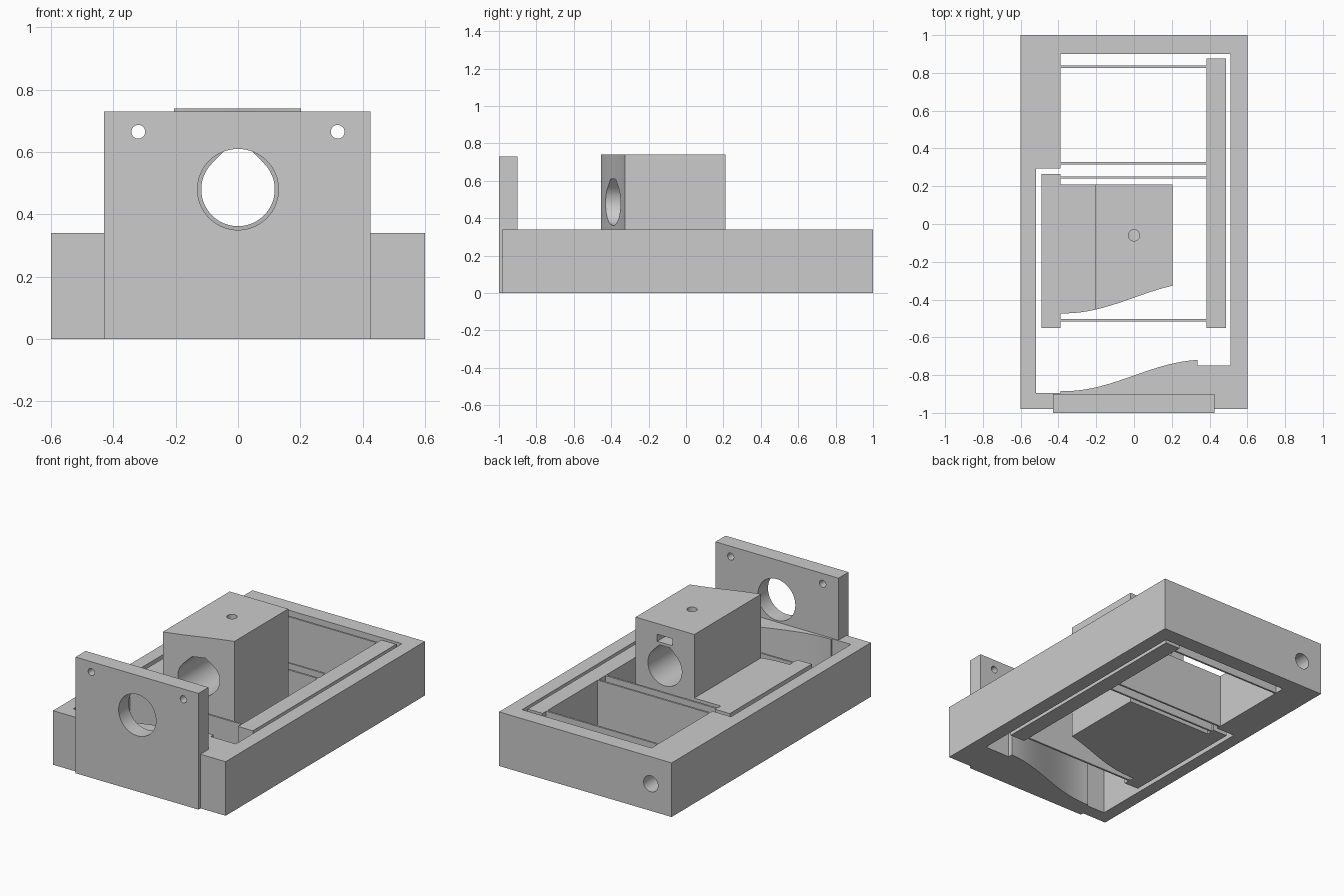
import bpy, bmesh, math
from mathutils import Matrix

cube = bpy.data.objects.get("Cube")
if cube:
    bpy.data.objects.remove(cube, do_unlink=True)

grey = bpy.data.materials.new("plain grey")
grey.use_nodes = True
COLOUR = (0.6, 0.6, 0.6, 1)
grey.diffuse_color = COLOUR
grey.node_tree.nodes["Principled BSDF"].inputs["Base Color"].default_value = COLOUR

BASE = 0.34          # height of the frame, bars and flexures
FRONT_AXIS = Matrix.Rotation(math.radians(90), 4, "X")   # (x, y, z) -> (x, -z, y)


def prism(name, outline, low, high, along_y=False):
    """Extrude a closed outline along z, or an x-z outline along y."""
    bm = bmesh.new()
    start, end = (-high, -low) if along_y else (low, high)
    face = bm.faces.new([bm.verts.new((a, b, start)) for a, b in outline])
    top = bmesh.ops.extrude_face_region(bm, geom=[face])["geom"]
    bmesh.ops.translate(bm, vec=(0, 0, end - start),
                        verts=[v for v in top if isinstance(v, bmesh.types.BMVert)])
    if along_y:
        bm.transform(FRONT_AXIS)
    bmesh.ops.recalc_face_normals(bm, faces=bm.faces)
    mesh = bpy.data.meshes.new(name)
    bm.to_mesh(mesh)
    bm.free()
    mesh.materials.append(grey)
    ob = bpy.data.objects.new(name, mesh)
    bpy.context.collection.objects.link(ob)
    return ob


def rect(x0, x1, y0, y1):
    return [(x0, y0), (x1, y0), (x1, y1), (x0, y1)]


def circle(cx, cy, r, n=48):
    return [(cx + r * math.cos(math.tau * i / n), cy + r * math.sin(math.tau * i / n))
            for i in range(n)]


def wave(x0, x1, middle, n=24):
    """S-shaped edge shared by the frame and the stage."""
    xs = [x0 + (x1 - x0) * i / n for i in range(n + 1)]
    return [(x, middle + 0.083 * math.sin(math.pi / 2 * x / 0.37)) for x in xs]


def apply(ob, cutters=(), operation="DIFFERENCE"):
    """Apply booleans, remove the helpers and smooth the curved faces."""
    for c in cutters:
        c.hide_render = True
        mod = ob.modifiers.new("cut", "BOOLEAN")
        mod.operation, mod.solver, mod.object = operation, "EXACT", c
        bpy.ops.object.select_all(action="DESELECT")
        bpy.context.view_layer.objects.active = ob
        ob.select_set(True)
        bpy.ops.object.modifier_apply(modifier=mod.name)
        bpy.data.objects.remove(c, do_unlink=True)
    bpy.ops.object.select_all(action="DESELECT")
    bpy.context.view_layer.objects.active = ob
    ob.select_set(True)
    bpy.ops.object.shade_smooth_by_angle(angle=math.radians(30))


# Outer frame, notched at the front for the plate
frame = prism("frame", [(-0.6, -0.98), (-0.43, -0.98), (-0.43, -0.9), (0.425, -0.9),
                        (0.425, -0.98), (0.6, -0.98), (0.6, 1), (-0.6, 1)], 0, BASE)
cavity = prism("cavity", [(-0.52, -0.895), (-0.39, -0.895)] + wave(-0.39, 0.335, -0.802)
               + [(0.335, -0.75), (0.51, -0.75), (0.51, 0.9), (-0.39, 0.9),
                  (-0.39, 0.295), (-0.52, 0.295)], -0.1, BASE + 0.1)
actuator_hole = prism("actuator_hole", circle(-0.455, 0.17, 0.05), 0.2, 1.1, True)
apply(frame, [cavity, actuator_hole])

# Upright front plate with a large bore and two screw holes
plate = prism("front_plate", rect(-0.43, 0.425, 0, 0.73), -1, -0.9, True)
apply(plate, [prism("bore", circle(0, 0.48, 0.13, 64), -1.1, -0.8, True)]
      + [prism("screw_hole", circle(s * 0.32, 0.665, 0.022), -1.1, -0.8, True) for s in (-1, 1)])

# Moving stage: low platform with a raised block
stage = prism("stage_platform", wave(-0.39, -0.205, -0.39) + [(-0.205, 0.21), (-0.39, 0.21)],
              0, BASE)
apply(stage)
block = prism("stage_block", wave(-0.205, 0.203, -0.39) + [(0.203, 0.21), (-0.205, 0.21)],
              0, 0.74)

# Bore with a sloped, flat-topped roof
r, cz, flat = 0.118, 0.48, 0.61
arc = [math.radians(135 + 270 * i / 48) for i in range(49)]
half = r * math.sqrt(2) - (flat - cz)
teardrop = [(r * math.cos(a), cz + r * math.sin(a)) for a in arc] + [(half, flat), (-half, flat)]
apply(block, [prism("block_bore", teardrop, -0.6, 0.4, True),
              prism("nut_slot", rect(-0.053, 0.053, 0.628, 0.672), -0.11, 0.4, True),
              prism("set_screw_hole", circle(0, -0.06, 0.03), 0.5, 0.9)])

# Rigid side bars
prism("left_bar", rect(0.385, 0.488, -0.55, 0.875), 0, BASE)
prism("right_bar", rect(-0.49, -0.39, -0.55, 0.265), 0, BASE)

# Thin flexure blades
for i, y in enumerate((0.833, 0.321, 0.246, -0.509)):
    prism(f"flexure_{i + 1}", rect(-0.39, 0.385, y - 0.006, y + 0.006), 0, BASE)
